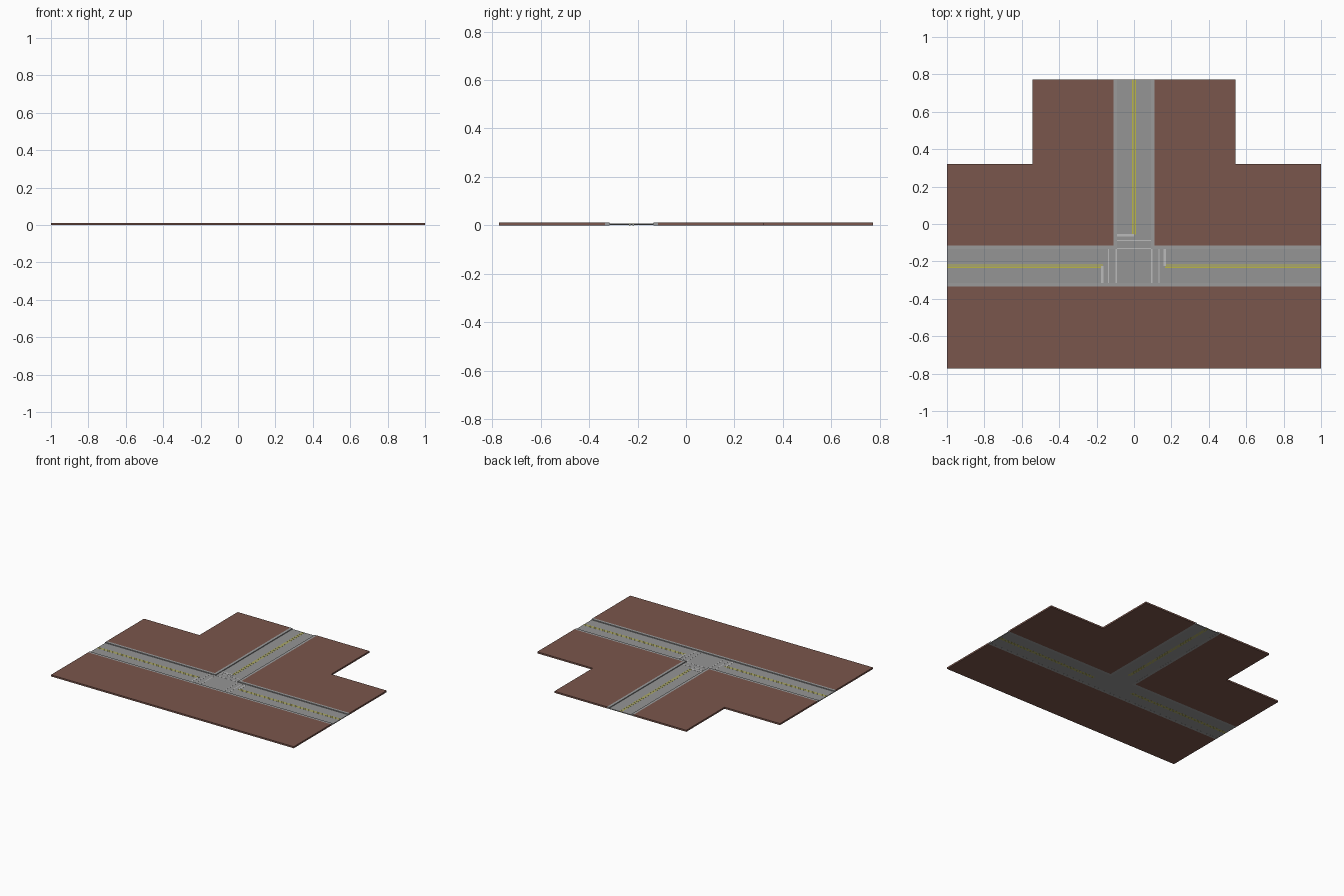
import bpy, bmesh

if "Cube" in bpy.data.objects:
    bpy.data.objects.remove(bpy.data.objects["Cube"])

GROUND, ROAD, MARK = 0.012, 0.006, 0.0066   # top heights
YC, END = -0.225, 0.772                     # side road centre line, half depth
OUT, INN = 0.11, 0.091                      # half widths: outside curb, inside curb


def material(name, rgb):
    m = bpy.data.materials.new(name)
    m.diffuse_color = (*rgb, 1)
    m.use_nodes = True
    m.node_tree.nodes["Principled BSDF"].inputs["Base Color"].default_value = m.diffuse_color
    return m


brown = material("brown_earth", (0.195, 0.093, 0.072))
grey = material("asphalt", (0.30, 0.30, 0.30))
kerb = material("curb_concrete", (0.33, 0.33, 0.33))
white = material("white_paint", (0.50, 0.50, 0.50))
yellow = material("yellow_paint", (0.50, 0.47, 0.06))


def slab(name, outlines, z0, z1, mat):
    """Extrude one or more flat outlines from z0 to z1."""
    bm = bmesh.new()
    for pts in outlines:
        f = bm.faces.new([bm.verts.new((x, y, z0)) for x, y in pts])
        new = bmesh.ops.extrude_face_region(bm, geom=[f])["geom"]
        bmesh.ops.translate(bm, vec=(0, 0, z1 - z0),
                            verts=[v for v in new if isinstance(v, bmesh.types.BMVert)])
    # closed bottoms
    bmesh.ops.holes_fill(bm, edges=[e for e in bm.edges if e.is_boundary], sides=0)
    bmesh.ops.recalc_face_normals(bm, faces=bm.faces)
    me = bpy.data.meshes.new(name)
    bm.to_mesh(me)
    bm.free()
    ob = bpy.data.objects.new(name, me)
    me.materials.append(mat)
    bpy.context.collection.objects.link(ob)
    return ob


def rect(x0, x1, y0, y1):
    return [(x0, y0), (x1, y0), (x1, y1), (x0, y1)]


def flip(pts):
    return [(-x, y) for x, y in pts]


# ground plots: one in front, two stepped corner plots behind
slab("front_ground", [rect(-1, 1, -END, YC - OUT)], 0, GROUND, brown)
corner = [(OUT, YC + OUT), (1, YC + OUT), (1, 0.322), (0.543, 0.322), (0.543, END), (OUT, END)]
slab("right_corner_ground", [corner], 0, GROUND, brown)
slab("left_corner_ground", [flip(corner)], 0, GROUND, brown)

# raised curbs along the road edges
slab("front_curb", [rect(-1, 1, YC - OUT, YC - INN)], 0, GROUND, kerb)
bend = [(INN, YC + INN), (1, YC + INN), (1, YC + OUT), (OUT, YC + OUT), (OUT, END), (INN, END)]
slab("right_corner_curb", [bend], 0, GROUND, kerb)
slab("left_corner_curb", [flip(bend)], 0, GROUND, kerb)

# T-shaped road bed
slab("road", [[(-1, YC - INN), (1, YC - INN), (1, YC + INN), (INN, YC + INN), (INN, END),
               (-INN, END), (-INN, YC + INN), (-1, YC + INN)]], 0.0004, ROAD, grey)

# double yellow centre lines, running through the full road thickness
lines = []
for s in (-0.0065, 0.0065):
    lines += [rect(-1, -0.165, YC + s - 0.003, YC + s + 0.003),
              rect(0.165, 1, YC + s - 0.003, YC + s + 0.003),
              rect(s - 0.003, s + 0.003, -0.055, END)]
slab("yellow_centre_lines", lines, 0, MARK, yellow)

# crosswalk lines, a pair across each arm
walks = [rect(x - 0.003, x + 0.003, YC - INN, YC + INN) for x in (-0.137, -0.095, 0.095, 0.134)]
walks += [rect(-INN, INN, y - 0.003, y + 0.003) for y in (-0.13, -0.089)]
slab("crosswalk_lines", walks, 0.003, MARK, white)

# stop bars covering the approach lane of each arm
slab("stop_bars", [rect(-0.176, -0.163, YC - INN, YC),
                   rect(0.157, 0.17, YC, YC + INN),
                   rect(-INN, 0, -0.067, -0.053)], 0.003, MARK + 0.0003, white)
